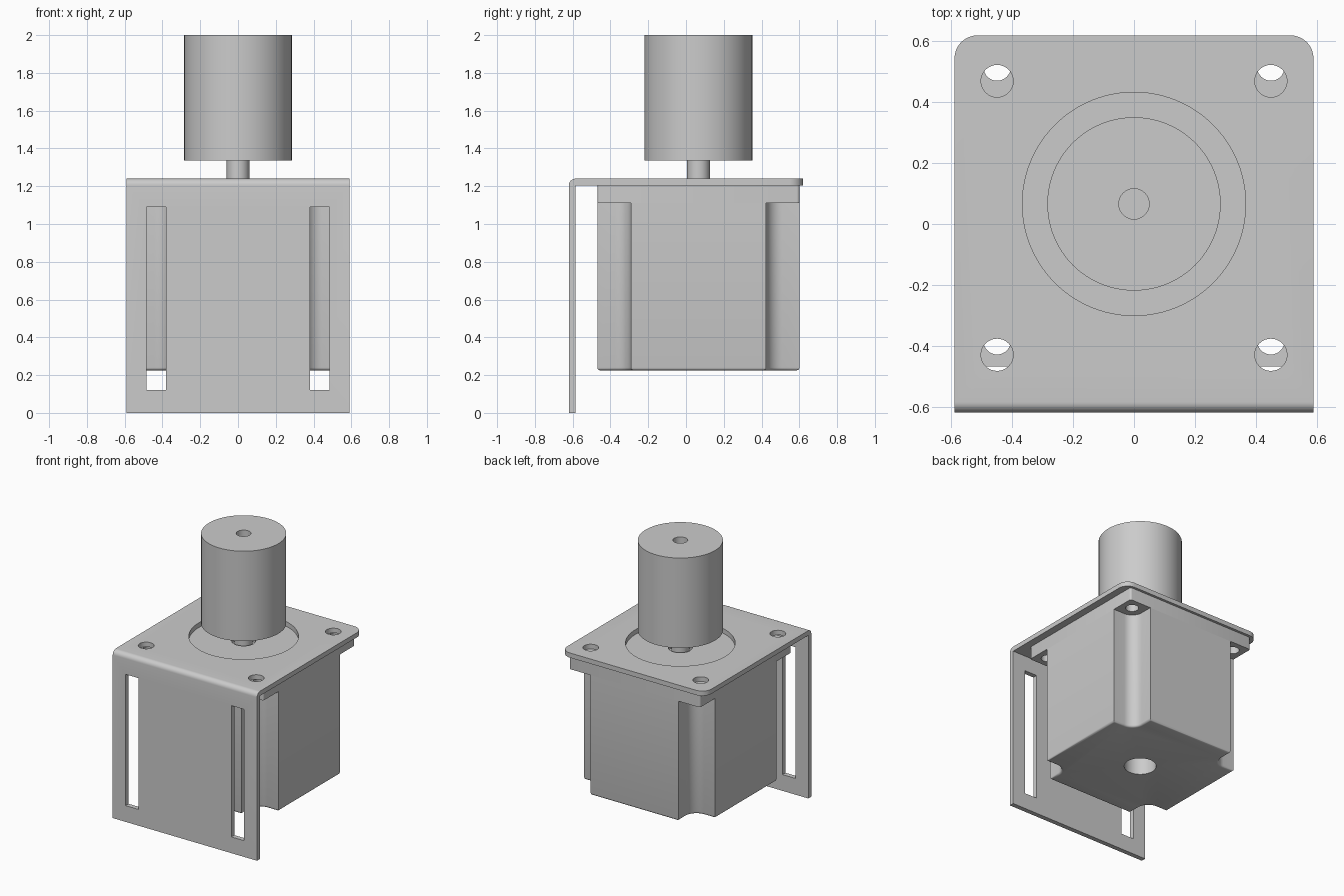
import bpy, bmesh, math
from mathutils import Matrix

if "Cube" in bpy.data.objects:
    bpy.data.objects.remove(bpy.data.objects["Cube"], do_unlink=True)

steel = bpy.data.materials.new("plain grey")
steel.use_nodes = True
GREY = (0.6, 0.6, 0.6, 1)
steel.diffuse_color = GREY
steel.node_tree.nodes["Principled BSDF"].inputs["Base Color"].default_value = GREY

AXIS_Y = 0.066     # motor axis
HALF = 0.535       # half width of the motor
BOLT = 0.45        # bolt offset from the axis
FACE = 1.205       # motor mounting face
TOP = 1.24         # bracket top


def arc(cx, cy, r, a0, a1, n):
    steps = [math.radians(a0 + (a1 - a0) * i / n) for i in range(n + 1)]
    return [(cx + r * math.cos(a), cy + r * math.sin(a)) for a in steps]


def circle(cx, cy, r, n=64):
    return arc(cx, cy, r, 0, 360, n)[:-1]


def rect(x0, x1, y0, y1):
    return [(x0, y0), (x1, y0), (x1, y1), (x0, y1)]


def prism(name, outline, lo, hi, along_x=False, round_edges=None, radius=0.0, segments=4):
    """Extrude an outline along z, or a (y, z) outline along x; optionally round chosen edges."""
    bm = bmesh.new()
    face = bm.faces.new([bm.verts.new((x, y, lo)) for x, y in outline])
    new = bmesh.ops.extrude_face_region(bm, geom=[face])["geom"]
    bmesh.ops.translate(bm, vec=(0, 0, hi - lo),
                        verts=[g for g in new if isinstance(g, bmesh.types.BMVert)])
    if along_x:
        bm.transform(Matrix(((0, 0, 1, 0), (1, 0, 0, 0), (0, 1, 0, 0), (0, 0, 0, 1))))
    bmesh.ops.recalc_face_normals(bm, faces=bm.faces)
    if round_edges:
        bmesh.ops.bevel(bm, geom=[e for e in bm.edges if round_edges(e)], offset=radius,
                        segments=segments, profile=0.5, affect="EDGES", clamp_overlap=True)
    mesh = bpy.data.meshes.new(name)
    bm.to_mesh(mesh)
    bm.free()
    mesh.materials.append(steel)
    obj = bpy.data.objects.new(name, mesh)
    bpy.context.collection.objects.link(obj)
    return obj


def activate(obj):
    bpy.ops.object.select_all(action="DESELECT")
    obj.select_set(True)
    bpy.context.view_layer.objects.active = obj


def cut(obj, outline, lo, hi, along_y=False):
    """Subtract a prism; along_y turns an (x, z) outline into a cut through y."""
    cutter = prism("cutter", outline, lo, hi)
    cutter.hide_render = True
    if along_y:
        cutter.data.transform(Matrix(((1, 0, 0, 0), (0, 0, 1, 0), (0, 1, 0, 0), (0, 0, 0, 1))))
        cutter.data.flip_normals()
    activate(obj)
    mod = obj.modifiers.new("cut", "BOOLEAN")
    mod.operation, mod.solver, mod.object = "DIFFERENCE", "EXACT", cutter
    bpy.ops.object.modifier_apply(modifier=mod.name)
    bpy.data.objects.remove(cutter, do_unlink=True)


def smooth(obj):
    activate(obj)
    bpy.ops.object.shade_smooth_by_angle(angle=math.radians(35))


# L-shaped bracket: bent sheet with rounded rear corners
T = TOP - FACE
side = [(-0.62, 0), (-0.62 + T, 0), (-0.62 + T, FACE), (0.62, FACE), (0.62, TOP)]
side += arc(-0.62 + T, TOP - T, T, 90, 180, 8)
bracket = prism("bracket", side, -0.59, 0.59, along_x=True, radius=0.075, segments=10,
                round_edges=lambda e: all(v.co.y > 0.61 for v in e.verts)
                and abs(e.verts[0].co.x - e.verts[1].co.x) < 0.01)
cut(bracket, circle(0, AXIS_Y, 0.367, 96), 1.1, 1.3)
for s in (-1, 1):
    for y in (-0.43, 0.47):
        cut(bracket, circle(s * BOLT, y, 0.053, 32), 1.1, 1.3)
    x0, x1 = sorted((s * 0.38, s * 0.485))
    cut(bracket, rect(x0, x1, 0.12, 1.09), -0.7, -0.5, along_y=True)
smooth(bracket)

# Motor flange with bolt holes and a recess around the shaft
flange = prism("motor_flange", rect(-HALF, HALF, AXIS_Y - HALF, AXIS_Y + HALF), 1.11, FACE,
               radius=0.015, round_edges=lambda e: abs(e.verts[0].co.z - e.verts[1].co.z) > 0.05)
for sx in (-1, 1):
    for sy in (-1, 1):
        cut(flange, circle(sx * BOLT, AXIS_Y + sy * BOLT, 0.045, 32), 1.0, 1.3)
cut(flange, circle(0, AXIS_Y, 0.08, 32), FACE - 0.03, 1.3)
smooth(flange)

# Motor body: square with a round-bottomed notch at each corner
NOTCH, R = 0.177, 0.085
corner = [(HALF, HALF - NOTCH)]
corner += arc(HALF - NOTCH + R, HALF - NOTCH + R, R, 270, 180, 10)
corner += [(HALF - NOTCH, HALF)]
outline = []
for k in range(4):
    c, s = (1, 0, -1, 0)[k], (0, 1, 0, -1)[k]
    outline += [(c * x - s * y, s * x + c * y + AXIS_Y) for x, y in corner]
body = prism("motor_body", outline, 0.225, 1.11, radius=0.015, segments=3,
             round_edges=lambda e: all(v.co.z < 0.3 for v in e.verts))
cut(body, circle(0, AXIS_Y, 0.11, 48), 0.1, 0.45)
smooth(body)

# Shaft and bored coupling
smooth(prism("shaft", circle(0, AXIS_Y, 0.06, 48), FACE - 0.03, 1.4))
coupling = prism("coupling", circle(0, AXIS_Y, 0.285, 96), 1.335, 2.0)
cut(coupling, circle(0, AXIS_Y, 0.05, 32), 1.5, 2.1)
smooth(coupling)
